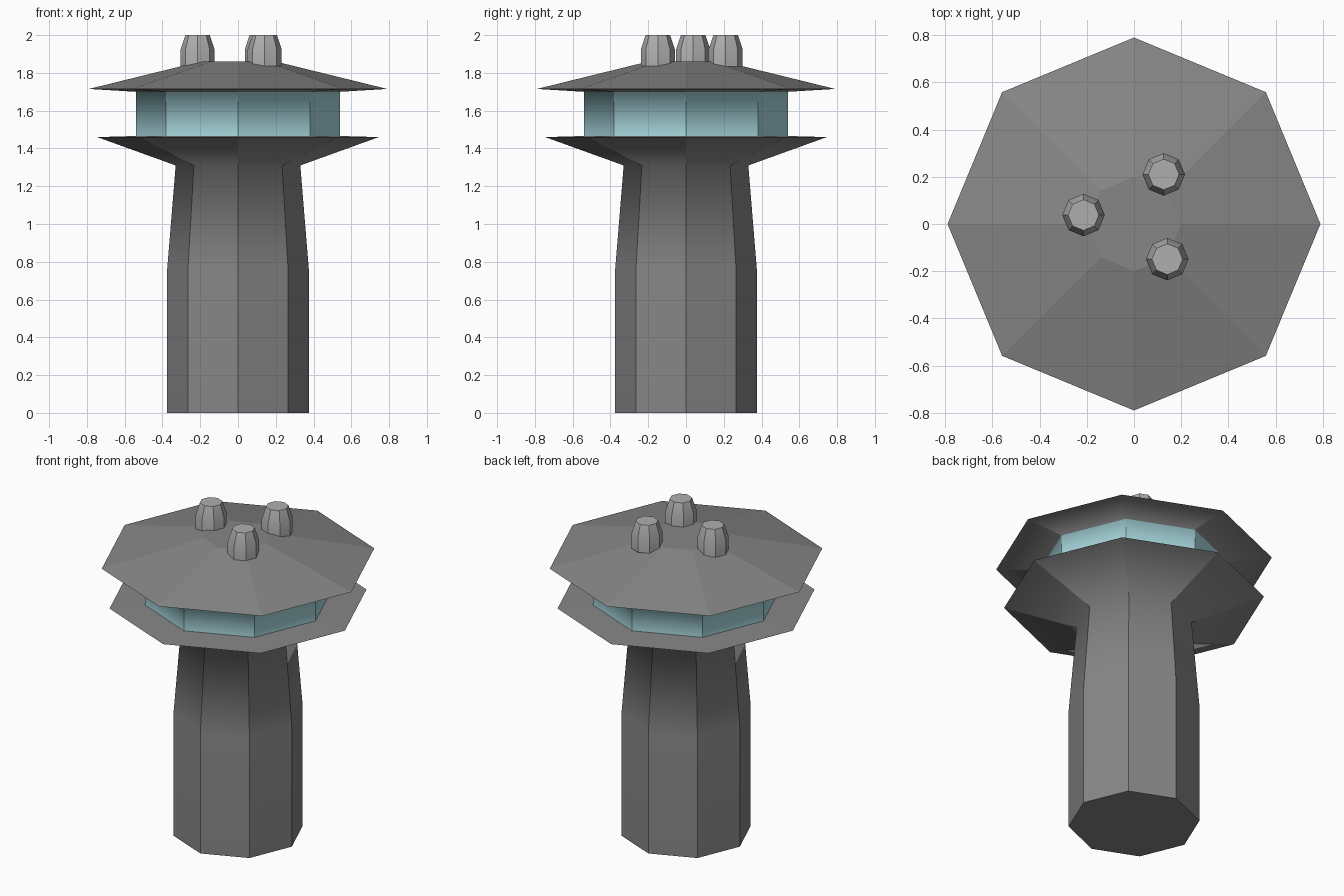
import bpy, bmesh
from math import cos, sin, pi

if "Cube" in bpy.data.objects:
    bpy.data.objects.remove(bpy.data.objects["Cube"])

SIDES = 8


def paint(name, r, g, b):
    mat = bpy.data.materials.new(name)
    mat.diffuse_color = (r, g, b, 1)
    mat.use_nodes = True
    mat.node_tree.nodes["Principled BSDF"].inputs["Base Color"].default_value = mat.diffuse_color
    return mat


DARK = paint("dark_grey", 0.24, 0.24, 0.24)
MID = paint("mid_grey", 0.43, 0.43, 0.43)
GLASS = paint("window_blue", 0.42, 0.74, 0.79)


def lathe(name, profile, mat, center=(0, 0), soft_rings=(), band_mats=None):
    """Closed octagonal solid from (radius, z) rings; soft_rings shade smoothly."""
    bm = bmesh.new()
    mats = [mat] + list((band_mats or {}).values())
    rings = [[bm.verts.new((center[0] + r * cos(2 * pi * i / SIDES),
                            center[1] + r * sin(2 * pi * i / SIDES), z))
              for i in range(SIDES)] for r, z in profile]
    for k, (lower, upper) in enumerate(zip(rings, rings[1:])):
        for i in range(SIDES):
            j = (i + 1) % SIDES
            face = bm.faces.new((lower[i], lower[j], upper[j], upper[i]))
            if band_mats and k in band_mats:
                face.material_index = mats.index(band_mats[k])
    bm.faces.new(rings[0][::-1])
    bm.faces.new(rings[-1])
    bmesh.ops.recalc_face_normals(bm, faces=bm.faces)
    soft = {frozenset((rings[k][i], rings[k][(i + 1) % SIDES]))
            for k in soft_rings for i in range(SIDES)}
    for edge in bm.edges:
        edge.smooth = frozenset(edge.verts) in soft
    for face in bm.faces:
        face.smooth = bool(soft_rings)
    mesh = bpy.data.meshes.new(name)
    bm.to_mesh(mesh)
    bm.free()
    for m in mats:
        mesh.materials.append(m)
    obj = bpy.data.objects.new(name, mesh)
    bpy.context.collection.objects.link(obj)
    return obj


# Tower shaft flaring into the lower deck
lathe("tower_shaft", [(0.375, 0), (0.375, 0.76), (0.33, 1.31),
                      (0.745, 1.46), (0.54, 1.466)], DARK, soft_rings=(1, 2))

# Window band blending into the overhanging roof
lathe("window_and_roof", [(0.54, 1.465), (0.54, 1.70), (0.79, 1.715), (0.2, 1.86)],
      DARK, soft_rings=(1,), band_mats={0: GLASS})

# Three rooftop vents with softly tapered tops
for n, spot in enumerate([(-0.214, 0.038), (0.126, 0.21), (0.141, -0.149)], 1):
    lathe(f"roof_vent_{n}", [(0.09, 1.835), (0.09, 1.925), (0.065, 2.0)],
          MID, center=spot, soft_rings=(1,))
